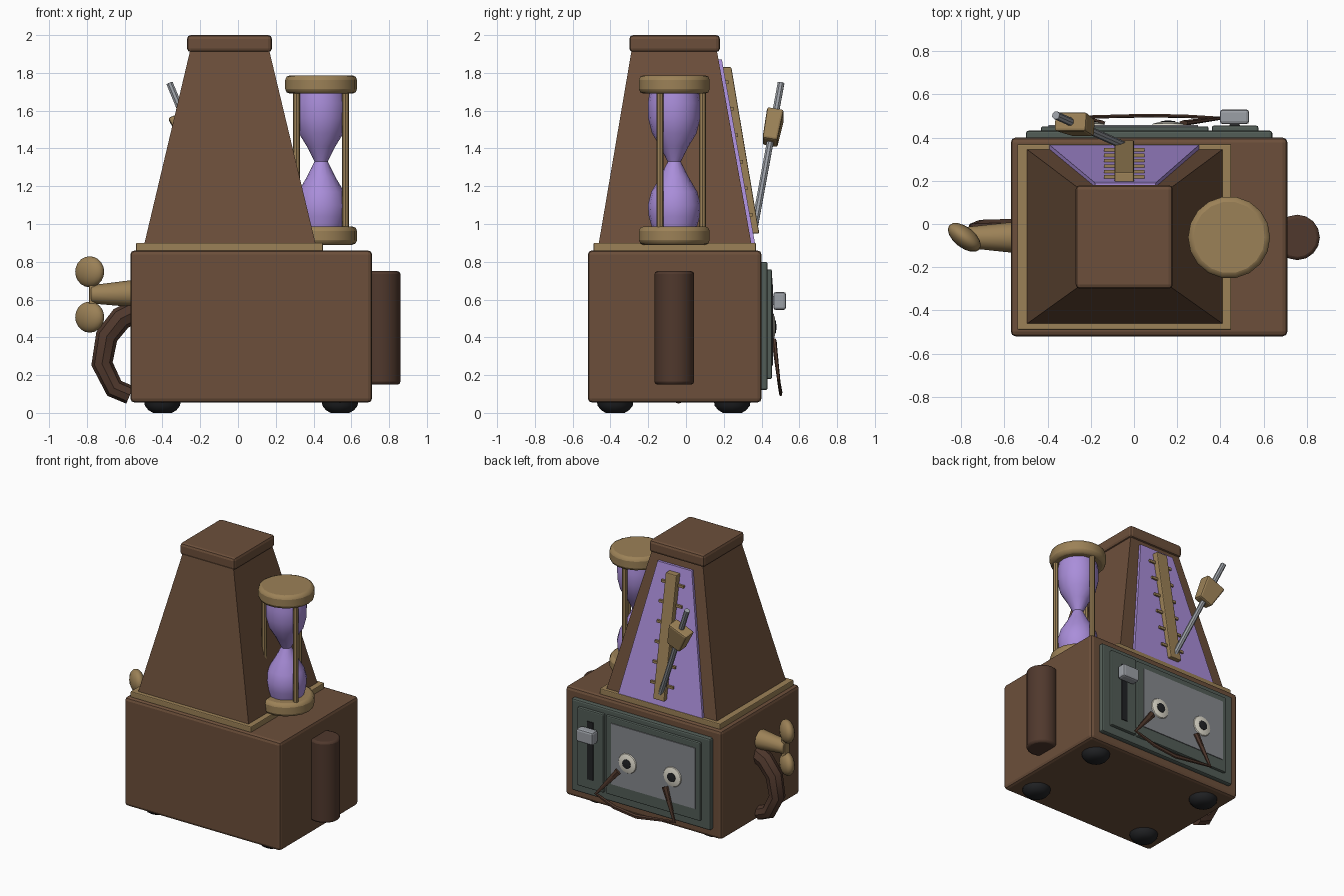
import bpy, bmesh, math
from mathutils import Vector

if "Cube" in bpy.data.objects:
    bpy.data.objects.remove(bpy.data.objects["Cube"])

COLORS = {
    "wood": (.15, .078, .043), "dark_wood": (.08, .04, .026), "brass": (.33, .22, .095),
    "violet": (.40, .27, .70), "slate": (.085, .11, .095), "steel": (.33, .35, .38),
    "screen": (.24, .25, .27), "black": (.015, .016, .018), "white": (.75, .72, .62),
}
MATS = {}
for key, col in COLORS.items():
    MATS[key] = bpy.data.materials.new(key)
    MATS[key].diffuse_color = (*col, 1)


def finish(ob, mat, bevel=0, smooth=False, segments=2):
    ob.data.materials.append(MATS[mat])
    if bevel:
        m = ob.modifiers.new("bevel", 'BEVEL')
        m.width, m.segments, m.limit_method = bevel, segments, 'ANGLE'
    if smooth:
        bpy.ops.object.select_all(action='DESELECT')
        ob.select_set(True)
        bpy.context.view_layer.objects.active = ob
        bpy.ops.object.shade_smooth_by_angle(angle=math.radians(40))
    return ob


def from_bmesh(name, bm):
    bmesh.ops.recalc_face_normals(bm, faces=bm.faces)
    me = bpy.data.meshes.new(name)
    bm.to_mesh(me)
    bm.free()
    ob = bpy.data.objects.new(name, me)
    bpy.context.collection.objects.link(ob)
    return ob


def frustum(name, mat, z0, r0, z1, r1, bevel=0):
    """Block between two rectangles given as (x0, x1, y0, y1)."""
    bm = bmesh.new()
    rings = []
    for z, (a, b, c, d) in ((z0, r0), (z1, r1)):
        rings.append([bm.verts.new((x, y, z)) for x, y in ((a, c), (b, c), (b, d), (a, d))])
    lo, hi = rings
    bm.faces.new(lo)
    bm.faces.new(hi)
    for i in range(4):
        j = (i + 1) % 4
        bm.faces.new((lo[i], lo[j], hi[j], hi[i]))
    return finish(from_bmesh(name, bm), mat, bevel)


def box(name, mat, x, y, z, bevel=0):
    return frustum(name, mat, z[0], (*x, *y), z[1], (*x, *y), bevel)


def lathe(name, mat, origin, profile, sides=16, direction=(0, 0, 1), bevel=0):
    """Revolve (radius, height) points around a direction."""
    bm = bmesh.new()
    rings = [[bm.verts.new((r * math.cos(t), r * math.sin(t), h))
              for t in (2 * math.pi * i / sides for i in range(sides))] for r, h in profile]
    for lo, hi in zip(rings, rings[1:]):
        for i in range(sides):
            j = (i + 1) % sides
            bm.faces.new((lo[i], lo[j], hi[j], hi[i]))
    bm.faces.new(rings[0])
    bm.faces.new(rings[-1])
    ob = from_bmesh(name, bm)
    ob.location = origin
    ob.rotation_euler = Vector(direction).to_track_quat('Z', 'Y').to_euler()
    return finish(ob, mat, bevel, True)


def tube(name, mat, points, radii, res=2):
    cu = bpy.data.curves.new(name, 'CURVE')
    cu.dimensions, cu.bevel_depth, cu.bevel_resolution, cu.use_fill_caps = '3D', 1, res, True
    sp = cu.splines.new('POLY')
    sp.points.add(len(points) - 1)
    for p, co, r in zip(sp.points, points, radii):
        p.co, p.radius = (*co, 1), r
    ob = bpy.data.objects.new(name, cu)
    bpy.context.collection.objects.link(ob)
    bpy.ops.object.select_all(action='DESELECT')
    ob.select_set(True)
    bpy.context.view_layer.objects.active = ob
    bpy.ops.object.convert(target='MESH')
    return finish(bpy.context.object, mat, 0, True)


# Case, plinth, tower and cap
box("case", "wood", (-.57, .71), (-.52, .40), (.055, .86), .022)
box("plinth", "brass", (-.54, .45), (-.49, .37), (.85, .90), .006)
frustum("tower", "wood", .89, (-.497, .412, -.463, .347), 1.92, (-.253, .165, -.288, .163))
box("tower_cap", "wood", (-.27, .18), (-.30, .18), (1.91, 2.0), .02)

# Feet
for i, x in enumerate((-.40, .54)):
    for j, y in enumerate((-.375, .245)):
        lathe(f"foot_{i}{j}", "black", (x, y, 0), [(.05, 0), (.075, .015), (.093, .038), (.098, .07)])

# Side roll on the right
lathe("side_roll", "dark_wood", (.755, -.062, .15), [(.105, 0), (.105, .60)], 16, bevel=.015)

# Hourglass: two discs, glass and three posts
HX, HY = .44, -.062
for n, z in (("lower", .89), ("upper", 1.69)):
    lathe(f"hourglass_{n}_disc", "brass", (HX, HY, z), [(.19, 0), (.19, .097)], 18, bevel=.024)
lathe("hourglass_glass", "violet", (HX, HY, 0),
      [(.115, .97), (.135, 1.04), (.14, 1.10), (.122, 1.17), (.075, 1.25), (.035, 1.33),
       (.075, 1.41), (.118, 1.48), (.138, 1.56), (.14, 1.64), (.13, 1.70)], 16)
for i in range(3):
    a = math.radians(90 + 120 * i)
    lathe(f"hourglass_post_{i}", "brass", (HX + .15 * math.cos(a), HY + .15 * math.sin(a), .97),
          [(.019, 0), (.019, .73)], 8)

# Sloped dial, scale and tick marks
frustum("dial", "violet", .90, (-.39, .30, .32, .365), 1.87, (-.18, .10, .15, .19))
frustum("scale", "brass", .95, (-.09, 0, .34, .388), 1.83, (-.09, 0, .19, .24), .006)
for i in range(6):
    z = 1.05 + .14 * i
    y = .365 - .175 * (z - .9) / .97
    box(f"tick_{i}", "brass", (-.138, .048), (y - .01, y + .014), (z - .009, z + .009))

# Pendulum rod and sliding weight
base, tip = Vector((-.045, .362, .98)), Vector((-.362, .503, 1.745))
axis = tip - base
lathe("pendulum_rod", "steel", base, [(.019, 0), (.019, axis.length)], 8, axis)
weight = frustum("pendulum_weight", "brass", -.085, (-.055, .055, -.04, .04),
                 .085, (-.08, .08, -.045, .045), .012)
weight.location = base.lerp(tip, .69)
weight.rotation_euler = (-.18, -.39, 0)

# Face panel, screen and slider
box("face_panel", "slate", (-.50, .64), (.38, .432), (.12, .80), .012)
box("screen_frame", "slate", (-.43, .345), (.42, .452), (.18, .76), .008)
box("screen", "screen", (-.395, .295), (.44, .458), (.265, .715))
box("slider_panel", "slate", (.36, .575), (.42, .455), (.18, .76), .008)
box("slider_slot", "black", (.442, .49), (.44, .460), (.25, .68))
box("slider_stem", "steel", (.445, .487), (.45, .49), (.57, .62))
box("slider_knob", "steel", (.397, .533), (.462, .53), (.545, .64), .014)

# Eyes and mouth
for i, x in enumerate((.158, -.21)):
    lathe(f"eye_{i}", "white", (x, .455, .455), [(.076, 0), (.07, .009), (.045, .016), (.02, .018)], 16, (0, 1, 0))
    lathe(f"pupil_{i}", "black", (x, .46, .455), [(.036, 0), (.034, .015), (.015, .018)], 12, (0, 1, 0))
mouth = tube("mouth", "dark_wood",
             [(.23, .467, .38), (.395, .485, .18), (.24, .496, .125), (.06, .50, .105),
              (-.25, .49, .145), (-.155, .467, .37)],
             [.026, .016, .017, .018, .016, .026], 1)
for v in mouth.data.vertices:  # flatten the mouth strip against the face
    mid = .467 + .036 * min(1, max(0, (.38 - v.co.z) / .27))
    v.co.y = mid + (v.co.y - mid) * .5

# Winding key on the left
lathe("key_shaft", "brass", (-.55, -.062, .632), [(.072, 0), (.066, .06), (.048, .228)], 12, (-1, 0, -.02), .008)
for i, z in enumerate((.747, .507)):
    bpy.ops.mesh.primitive_uv_sphere_add(segments=16, ring_count=10, location=(-.785, -.062, z))
    lobe = bpy.context.object
    lobe.name = f"key_lobe_{i}"
    lobe.scale = (.09, .048, .082)
    lobe.rotation_euler.z = math.radians(-38)
    finish(lobe, "brass", 0, True)
box("key_bridge", "brass", (-.79, -.755), (-.09, -.035), (.55, .70), .01)

# Curved handle below the key
tube("curved_handle", "dark_wood",
     [(-.54, .54), (-.62, .50), (-.695, .405), (-.72, .26), (-.655, .13), (-.572, .095)]
     and [(x, -.04, z) for x, z in ((-.54, .54), (-.62, .50), (-.695, .405), (-.72, .26), (-.655, .13), (-.572, .095))],
     [.062, .062, .06, .057, .054, .05], 2)

for m in bpy.data.materials:
    if m.users and not m.is_grease_pencil:
        m.use_nodes = True
        m.node_tree.nodes["Principled BSDF"].inputs["Base Color"].default_value = m.diffuse_color
